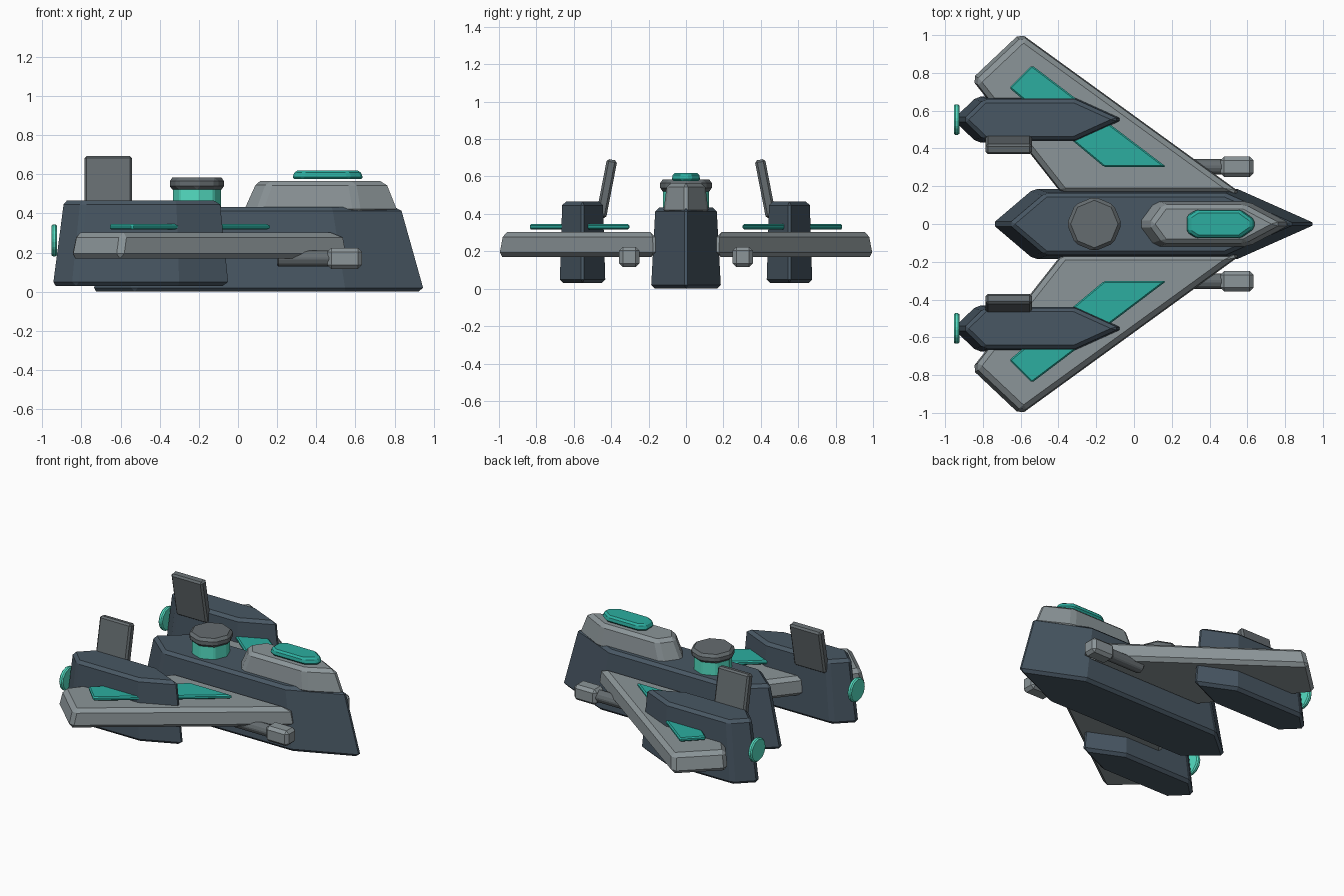
import bpy, bmesh, math
from mathutils import Matrix

if "Cube" in bpy.data.objects:
    bpy.data.objects.remove(bpy.data.objects["Cube"])


def material(name, r, g, b):
    m = bpy.data.materials.new(name)
    m.diffuse_color = (r, g, b, 1)
    m.use_nodes = True
    m.node_tree.nodes["Principled BSDF"].inputs["Base Color"].default_value = m.diffuse_color
    return m


SLATE = material("slate", 0.065, 0.095, 0.125)
GREY = material("light_grey", 0.26, 0.30, 0.315)
STEEL = material("steel", 0.13, 0.15, 0.16)
TEAL = material("teal", 0.025, 0.42, 0.35)
GLOW = material("glow", 0.09, 0.74, 0.55)


def finish(name, bm, mat, bevel):
    bmesh.ops.recalc_face_normals(bm, faces=bm.faces)
    mesh = bpy.data.meshes.new(name)
    bm.to_mesh(mesh)
    bm.free()
    mesh.materials.append(mat)
    ob = bpy.data.objects.new(name, mesh)
    bpy.context.collection.objects.link(ob)
    if bevel:
        mod = ob.modifiers.new("edge_bevel", 'BEVEL')
        mod.width, mod.segments = bevel, 1
        mod.limit_method = 'ANGLE'
        mod.angle_limit = math.radians(25)
    return ob


def prism(name, outline, z0, z1, mat, bevel, taper=1.0, centre=(0, 0)):
    """Outline extruded from z0 to z1, its top scaled about centre."""
    bm = bmesh.new()
    cx, cy = centre
    low = [bm.verts.new((x, y, z0)) for x, y in outline]
    top = [bm.verts.new((cx + (x - cx) * taper, cy + (y - cy) * taper, z1)) for x, y in outline]
    bm.faces.new(low)
    bm.faces.new(top)
    n = len(low)
    for i in range(n):
        j = (i + 1) % n
        bm.faces.new((low[i], low[j], top[j], top[i]))
    return finish(name, bm, mat, bevel)


def cylinder(name, loc, radius, depth, sides, mat, bevel, along_x=False):
    bm = bmesh.new()
    m = Matrix.Translation(loc)
    if along_x:
        m = m @ Matrix.Rotation(math.pi / 2, 4, 'Y')
    bmesh.ops.create_cone(bm, cap_ends=True, segments=sides, radius1=radius,
                          radius2=radius, depth=depth, matrix=m)
    return finish(name, bm, mat, bevel)


def box(name, loc, size, mat, bevel, tilt=0.0):
    bm = bmesh.new()
    m = Matrix.Translation(loc) @ Matrix.Rotation(tilt, 4, 'X') @ Matrix.Diagonal((*size, 1))
    bmesh.ops.create_cube(bm, size=1, matrix=m)
    return finish(name, bm, mat, bevel)


def hexagon(back, back_side, front_side, front, half, y=0.0):
    return [(back, y), (back_side, y - half), (front_side, y - half),
            (front, y), (front_side, y + half), (back_side, y + half)]


# Central hull and canopy
prism("hull", hexagon(-0.755, -0.535, 0.55, 0.97, 0.187), 0, 0.433, SLATE, 0.02, 0.875)
prism("canopy_base", hexagon(0.01, 0.10, 0.61, 0.84, 0.122), 0.40, 0.565, GREY, 0.022,
      0.83, (0.45, 0))
glass = [(0.275, -0.045), (0.325, -0.077), (0.57, -0.077), (0.642, -0.025),
         (0.642, 0.025), (0.57, 0.077), (0.325, 0.077), (0.275, 0.045)]
prism("canopy_glass", glass, 0.575, 0.62, TEAL, 0.012, 0.9, (0.45, 0))

# Dorsal turret
cylinder("turret_ring", (-0.21, 0, 0.47), 0.125, 0.14, 8, GLOW, 0.008)
cylinder("turret_cap", (-0.21, 0, 0.552), 0.145, 0.062, 8, STEEL, 0.018)

# Everything that repeats on both sides
for side, s in (("left", 1), ("right", -1)):
    wing = [(0.575, 0.16), (-0.605, 1.015), (-0.865, 0.77), (-0.385, 0.16)]
    prism(side + "_wing", [(x, s * y) for x, y in wing], 0.17, 0.302, GREY, 0.025,
          0.965, (-0.1, s * 0.3))
    stripe = [(0.17, 0.303), (-0.54, 0.84), (-0.66, 0.72), (-0.16, 0.303)]
    prism(side + "_wing_stripe", [(x, s * y) for x, y in stripe], 0.317, 0.345, TEAL, 0.008)

    prism(side + "_nacelle", hexagon(-0.96, -0.835, -0.30, -0.03, 0.122, s * 0.553),
          0.03, 0.466, SLATE, 0.02, 0.89, (-0.44, s * 0.553))
    cylinder(side + "_engine_glow", (-0.939, s * 0.553, 0.262), 0.083, 0.03, 12, GLOW,
             0.008, True)
    box(side + "_fin", (-0.663, s * 0.425, 0.535), (0.244, 0.056, 0.315), STEEL, 0.012,
        s * math.radians(11))

    cylinder(side + "_gun_barrel", (0.34, s * 0.303, 0.17), 0.043, 0.28, 8, STEEL, 0.006, True)
    box(side + "_gun_muzzle", (0.545, s * 0.303, 0.17), (0.175, 0.108, 0.108), GREY, 0.02)
